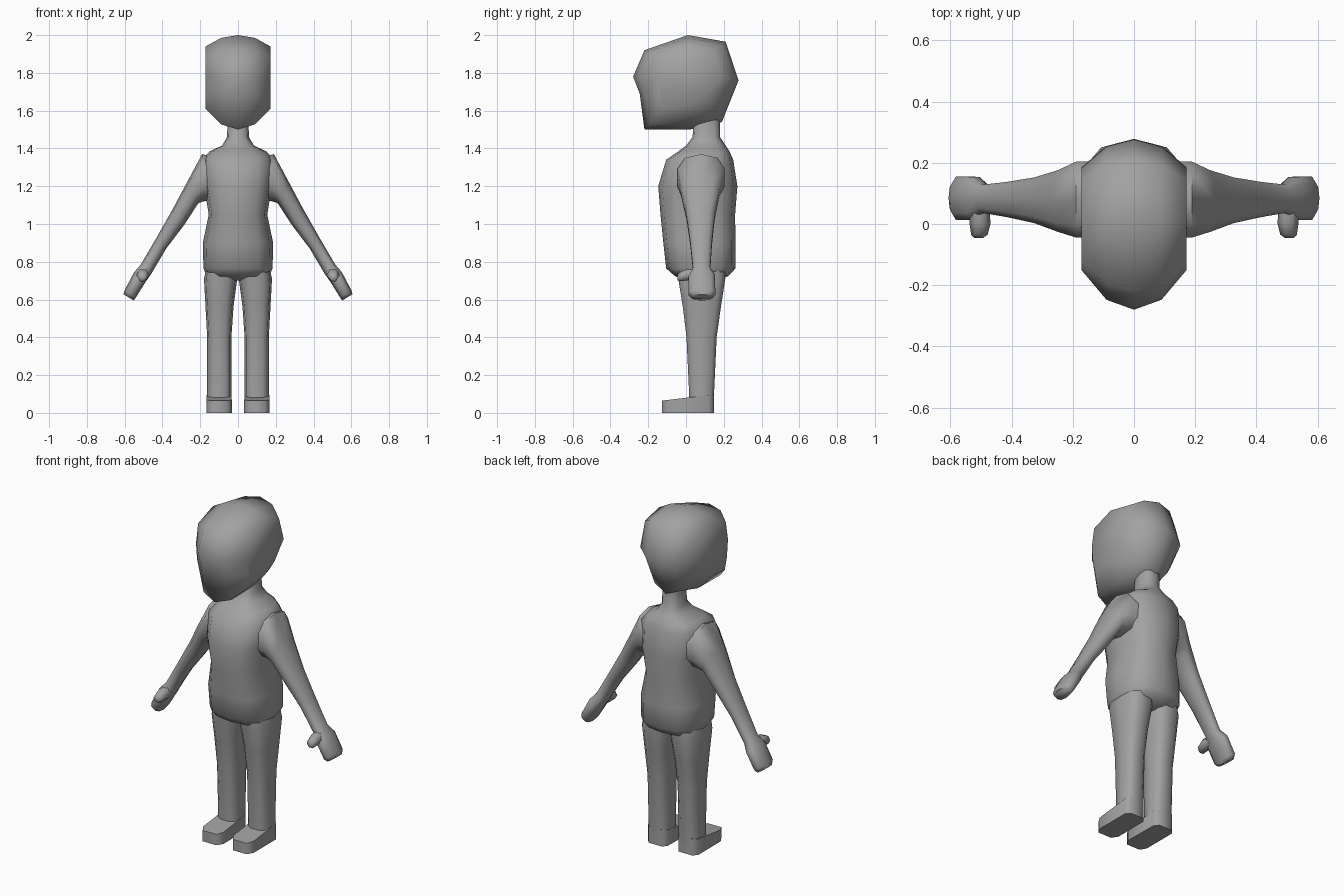
import bpy, bmesh, math
from mathutils import Vector

if "Cube" in bpy.data.objects:
    bpy.data.objects.remove(bpy.data.objects["Cube"], do_unlink=True)

grey = bpy.data.materials.new("plain grey")
grey.use_nodes = True
colour = (0.36, 0.36, 0.36, 1)
grey.diffuse_color = colour
grey.node_tree.nodes["Principled BSDF"].inputs["Base Color"].default_value = colour


def ring(a, b, y0, y1, n=12, p=0.75):
    """Rounded ring spanning a to b in the xz plane and y0 to y1 in depth."""
    a, b = Vector((a[0], 0, a[1])), Vector((b[0], 0, b[1]))
    mid, half = (a + b) / 2, (b - a) / 2
    pts = []
    for i in range(n):
        t = math.tau * i / n
        c, s = (math.copysign(abs(f) ** p, f) for f in (math.cos(t), math.sin(t)))
        pts.append(mid + half * c + Vector((0, (y0 + y1) / 2 + s * (y1 - y0) / 2, 0)))
    return pts


def loft(name, rings, mirror=False, angle=70):
    """Skin a list of rings, cap the ends and smooth the result."""
    bm = bmesh.new()
    rows = [[bm.verts.new(p) for p in r] for r in rings]
    n = len(rows[0])
    for lo, hi in zip(rows, rows[1:]):
        for i in range(n):
            j = (i + 1) % n
            bm.faces.new((lo[i], lo[j], hi[j], hi[i]))
    bm.faces.new(rows[0][::-1])
    bm.faces.new(rows[-1])
    bmesh.ops.recalc_face_normals(bm, faces=bm.faces)
    mesh = bpy.data.meshes.new(name)
    bm.to_mesh(mesh)
    bm.free()
    mesh.materials.append(grey)
    mesh.shade_smooth()
    mesh.set_sharp_from_angle(angle=math.radians(angle))
    obj = bpy.data.objects.new(name, mesh)
    bpy.context.collection.objects.link(obj)
    if mirror:
        obj.modifiers.new("Mirror", "MIRROR")
    return obj


# Head: side profiles lofted across the width
centre = [(-.22, 1.92), (.01, 2.0), (.21, 1.965), (.278, 1.76), (.19, 1.54),
          (.02, 1.5), (-.22, 1.5), (-.245, 1.69), (-.28, 1.78)]
cheek = [(-.13, 1.89), (.01, 1.94), (.14, 1.91), (.185, 1.77), (.10, 1.67),
         (.0, 1.62), (-.12, 1.61), (-.14, 1.68), (-.15, 1.78)]


def slice_at(x, t):
    return [Vector((x, a[0] + t * (b[0] - a[0]), a[1] + t * (b[1] - a[1])))
            for a, b in zip(centre, cheek)]


loft("head", [slice_at(x, t) for x, t in
              ((-.172, 1), (-.09, .25), (0, 0), (.09, .25), (.172, 1))], angle=80)

# Torso with neck and hem: half width, height, front, back
torso = [(.10, .70, -.0, .17), (.165, .725, -.06, .225), (.183, .765, -.105, .262),
         (.186, .9, -.12, .262), (.155, 1.05, -.135, .26), (.18, 1.2, -.147, .272),
         (.188, 1.34, -.105, .25), (.15, 1.385, -.04, .23), (.085, 1.415, .0, .21),
         (.058, 1.46, .035, .18), (.055, 1.56, .04, .18)]
loft("torso", [ring((-w, z), (w, z), f, b) for w, z, f, b in torso])

# Arms with hands: upper edge, lower edge, front, back
arm = [((.11, 1.35), (.11, 1.13), -.05, .21), ((.19, 1.37), (.18, 1.12), -.05, .21),
       ((.265, 1.23), (.21, 1.11), -.03, .18), ((.345, 1.08), (.285, .995), .0, .155),
       ((.43, .93), (.38, .87), .02, .14), ((.515, .785), (.46, .735), .035, .13),
       ((.55, .745), (.485, .7), .01, .157), ((.6, .65), (.54, .612), .01, .158),
       ((.606, .628), (.552, .595), .03, .14)]
loft("arms", [ring(*r, n=10, p=.8) for r in arm], mirror=True)

# Thumbs: small tapered stubs pointing forward
thumb = [(.05, .505, .73, .034), (.0, .503, .73, .034), (-.035, .505, .72, .027),
         (-.046, .508, .715, .014)]
loft("thumbs", [[Vector((x + r * math.cos(k * math.pi / 3), y,
                         z + r * math.sin(k * math.pi / 3))) for k in range(6)]
                for y, x, z, r in thumb], mirror=True)

# Legs: outer, inner, height, front, back
leg = [(.165, .0, .78, -.05, .21), (.18, .004, .71, -.045, .212),
       (.172, .024, .56, -.02, .188), (.163, .035, .4, .0, .165),
       (.163, .035, .09, .015, .15), (.163, .035, .0, .015, .147)]
loft("legs", [ring((o, z), (i, z), f, b, n=10, p=.65) for o, i, z, f, b in leg],
     mirror=True)

# Feet: chamfered outline with a top that slopes down to the toe
outline = [(.035, .12), (.055, .147), (.145, .147), (.166, .12),
           (.166, -.09), (.145, -.126), (.056, -.126), (.033, -.09)]
loft("feet", [[Vector((x, y, 0)) for x, y in outline],
              [Vector((x, y, .065 + .12 * (y + .126))) for x, y in outline]],
     mirror=True, angle=60)
